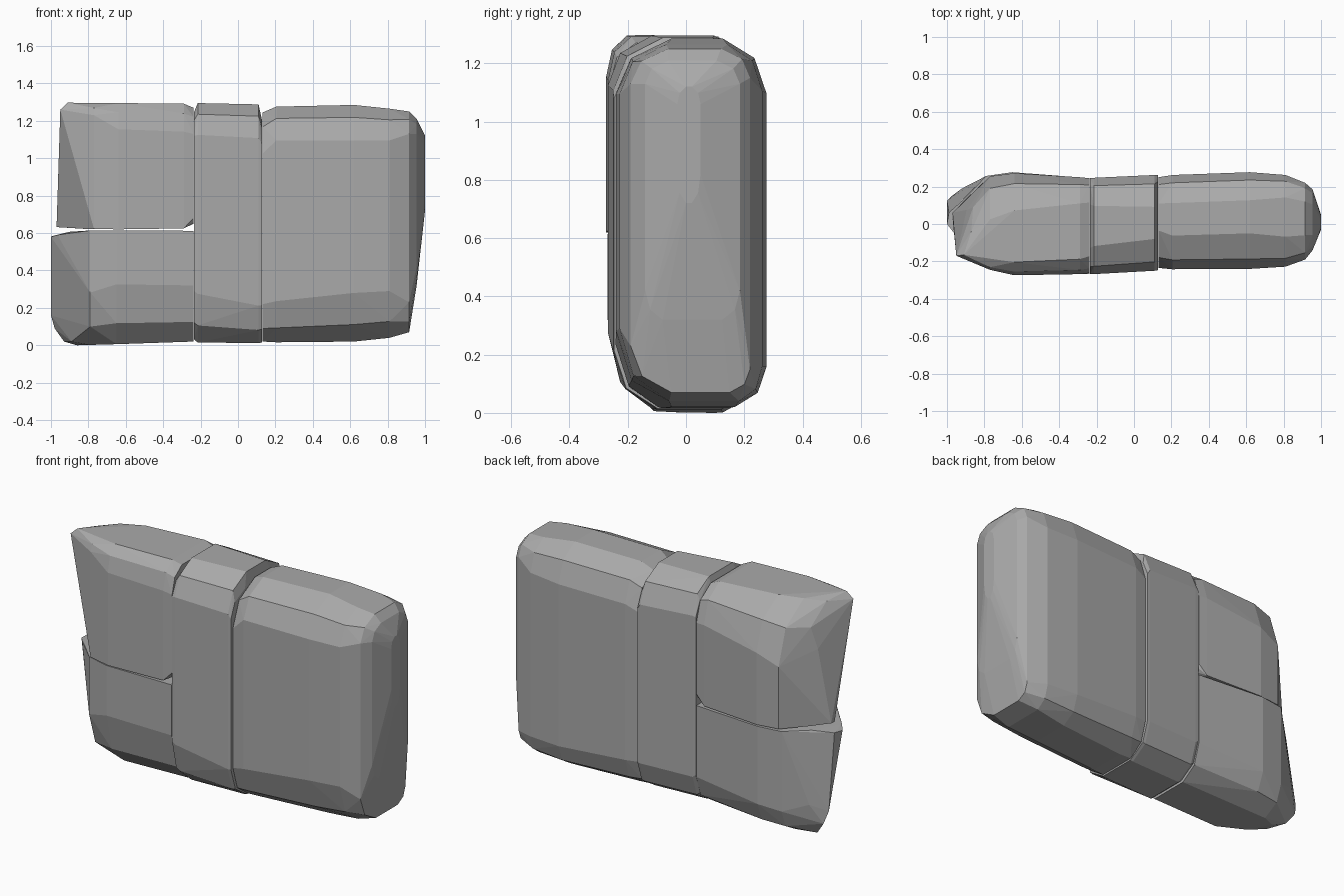
import bpy, bmesh

stone = bpy.data.materials.new("grey stone")
stone.diffuse_color = (0.40, 0.40, 0.40, 1)


def section(x, y0, y1, z0, z1, top, bottom):
    """Points of a rounded slab cross-section.
    top and bottom hold bevel (depth, height), front then back; two values serve both."""
    pts = []
    for z, sz, bevel in ((z1, -1, top), (z0, 1, bottom)):
        for y, sy, (cy, cz) in ((y0, 1, bevel[:2]), (y1, -1, bevel[-2:])):
            for fy, fz in ((0, 1), (0.28, 0.35), (1, 0)):
                pts.append((x, y + sy * fy * cy, z + sz * fz * cz))
    return pts


def block(name, sections, corners=()):
    """Faceted stone wrapped around its cross-sections and single corner points."""
    bm = bmesh.new()
    for s in sections:
        for p in section(*s):
            bm.verts.new(p)
    for p in corners:
        bm.verts.new(p)
    bmesh.ops.remove_doubles(bm, verts=bm.verts, dist=0.002)
    out = bmesh.ops.convex_hull(bm, input=bm.verts)
    junk = {g for g in out["geom_interior"] + out["geom_unused"] if isinstance(g, bmesh.types.BMVert)}
    bmesh.ops.delete(bm, geom=list(junk), context="VERTS")
    bmesh.ops.dissolve_limit(bm, angle_limit=0.03, verts=bm.verts, edges=bm.edges)
    bmesh.ops.recalc_face_normals(bm, faces=bm.faces)
    mesh = bpy.data.meshes.new(name)
    bm.to_mesh(mesh)
    bm.free()
    mesh.materials.append(stone)
    bpy.context.collection.objects.link(bpy.data.objects.new(name, mesh))


flat = (0.0, 0.0)

# Large stone on the right, chipped at its upper inner edge
block("right_stone", [
    (0.132, -0.235, 0.25, 0.02, 1.245, (0.20, 0.22, 0.14, 0.19), (0.14, 0.20, 0.12, 0.17)),
    (0.205, -0.242, 0.262, 0.016, 1.276, (0.18, 0.18, 0.15, 0.19), (0.16, 0.22, 0.13, 0.17)),
    (0.62, -0.24, 0.277, 0.02, 1.285, (0.19, 0.19, 0.15, 0.19), (0.19, 0.26, 0.11, 0.14)),
    (0.81, -0.228, 0.262, 0.04, 1.265, (0.16, 0.17, 0.12, 0.16), (0.17, 0.25, 0.08, 0.12)),
    (0.915, -0.19, 0.22, 0.07, 1.25, (0.13, 0.12, 0.10, 0.10), (0.14, 0.16, 0.07, 0.08)),
    (0.955, -0.14, 0.185, 0.32, 1.21, (0.08, 0.08), (0.06, 0.10)),
    (1.0, -0.03, 0.05, 0.72, 1.12, (0.03, 0.06), (0.03, 0.10)),
])

# Tall narrow stone in the middle
block("middle_stone", [
    (-0.234, -0.268, 0.245, 0.03, 1.25, (0.14, 0.13), (0.14, 0.26, 0.14, 0.18)),
    (-0.215, -0.268, 0.247, 0.015, 1.295, (0.15, 0.17), (0.15, 0.26, 0.14, 0.18)),
    (0.11, -0.25, 0.262, 0.012, 1.288, (0.17, 0.18), (0.15, 0.20, 0.14, 0.18)),
    (0.127, -0.247, 0.262, 0.015, 1.21, (0.13, 0.13), (0.15, 0.20, 0.14, 0.18)),
])

# Upper left stone: its end ridge leans from front at the top to back at the bottom
block("upper_left_stone", [
    (-0.238, -0.262, 0.245, 0.65, 1.27, (0.09, 0.14, 0.13, 0.18), (0.04, 0.03)),
    (-0.29, -0.268, 0.25, 0.625, 1.292, (0.08, 0.15, 0.14, 0.20), flat),
    (-0.64, -0.274, 0.272, 0.62, 1.295, (0.07, 0.14, 0.20, 0.26), flat),
    (-0.77, -0.245, 0.255, 0.622, 1.29, (0.05, 0.06, 0.23, 0.31), flat),
], [
    (-0.91, -0.165, 1.297), (-0.95, -0.17, 1.26), (-0.88, -0.20, 1.20),
    (-0.87, -0.04, 1.275), (-0.86, 0.09, 1.17), (-0.895, 0.075, 1.05),
    (-0.81, -0.19, 0.622), (-0.90, -0.07, 0.628), (-0.97, 0.03, 0.632),
    (-0.97, 0.06, 0.635), (-0.89, 0.14, 0.628),
])

# Lower left stone, its outer end pointing towards the back
block("lower_left_stone", [
    (-0.238, -0.266, 0.245, 0.02, 0.612, flat, (0.15, 0.30, 0.13, 0.18)),
    (-0.65, -0.270, 0.277, 0.006, 0.615, flat, (0.16, 0.32, 0.15, 0.16)),
    (-0.79, -0.230, 0.257, 0.002, 0.614, flat, (0.20, 0.28, 0.13, 0.15)),
], [
    (-0.91, -0.10, 0.60), (-0.965, -0.045, 0.59), (-1.0, 0.0, 0.58),
    (-0.99, 0.06, 0.585), (-0.90, 0.14, 0.607),
    (-1.0, 0.125, 0.16), (-0.98, 0.145, 0.09), (-0.93, 0.13, 0.02),
    (-0.92, 0.19, 0.20), (-0.89, 0.02, 0.02), (-0.86, 0.10, 0.0),
])
